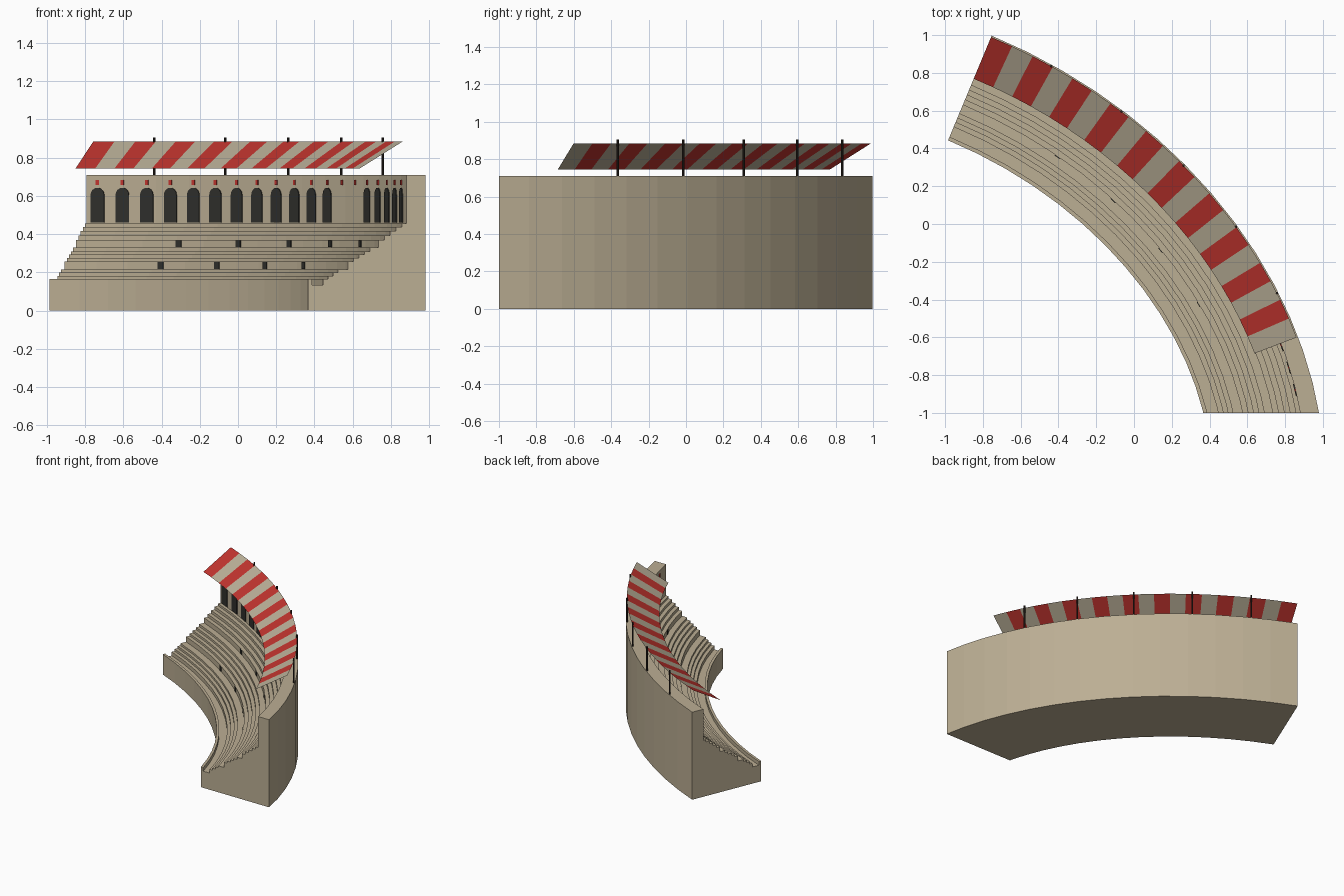
import bpy, bmesh, math
from mathutils import Vector

if "Cube" in bpy.data.objects:
    bpy.data.objects.remove(bpy.data.objects["Cube"])

# Plan curve: a tilted ellipse; offsets run inward along its normal
A, B, TILT, CX, CY = 2.641, 2.152, math.radians(-24), -1.557, -1.0
WIDTH = 0.60
T0, T1 = 28.2, 91.7


def P(t, off, z):
    t = math.radians(t)
    n = Vector((math.cos(t) / A, math.sin(t) / B)).normalized()
    x = A * math.cos(t) - off * n.x
    y = B * math.sin(t) - off * n.y
    c, s = math.cos(TILT), math.sin(TILT)
    return Vector((CX + x * c - y * s, CY + x * s + y * c, z))


def material(name, rgb):
    m = bpy.data.materials.new(name)
    m.diffuse_color = (*rgb, 1)
    m.use_nodes = True
    m.node_tree.nodes["Principled BSDF"].inputs["Base Color"].default_value = m.diffuse_color
    return m


STONE = material("stone", (0.50, 0.425, 0.295))
CREAM = material("cream cloth", (0.50, 0.44, 0.32))
RED = material("red cloth", (0.54, 0.035, 0.028))
DARK = material("dark opening", (0.03, 0.03, 0.026))
WOOD = material("dark wood", (0.025, 0.018, 0.014))


def finish(bm, name, mats):
    bmesh.ops.recalc_face_normals(bm, faces=bm.faces)
    me = bpy.data.meshes.new(name)
    bm.to_mesh(me)
    bm.free()
    for m in mats:
        me.materials.append(m)
    ob = bpy.data.objects.new(name, me)
    bpy.context.collection.objects.link(ob)
    return ob


# Stepped cross-section: (distance from arena edge, height)
prof = [(0, 0), (0, 0.165), (0.02, 0.165), (0.02, 0.135)]
z = 0.135
for u, top in [(0.077, .165), (0.103, .182), (0.128, .199), (0.153, .215),
               (0.203, .257), (0.232, .275), (0.26, .293), (0.288, .311), (0.316, .33),
               (0.36, .37), (0.39, .393), (0.42, .416), (0.45, .439), (0.48, .457),
               (0.503, .71)]:
    prof += [(u, z), (u, top)]
    z = top
prof += [(WIDTH, 0.71), (WIDTH, 0)]

# Seating bowl with back wall, swept along the curve
bm = bmesh.new()
SEG = 14
rings = []
for i in range(SEG + 1):
    t = T0 + (T1 - T0) * i / SEG
    rings.append([bm.verts.new(P(t, WIDTH - u, h)) for u, h in prof])
n = len(prof)
for r0, r1 in zip(rings, rings[1:]):
    for j in range(n):
        k = (j + 1) % n
        bm.faces.new((r0[j], r0[k], r1[k], r1[j]))
bm.faces.new(rings[0])
bm.faces.new(rings[-1])
# straight cut at the near end
bmesh.ops.bisect_plane(bm, geom=bm.verts[:] + bm.edges[:] + bm.faces[:],
                       plane_co=(0, -1, 0), plane_no=(0, -1, 0), clear_outer=True)
bmesh.ops.holes_fill(bm, edges=[e for e in bm.edges if e.is_boundary], sides=0)
finish(bm, "seating_bowl", [STONE])


# Thin plates on a curved wall; outline given as (degrees along curve, height)
def plates(name, mat, off, outlines, proud=0.006):
    bm = bmesh.new()
    for pts in outlines:
        back = [bm.verts.new(P(t, off - 0.003, h)) for t, h in pts]
        front = [bm.verts.new(P(t, off + proud, h)) for t, h in pts]
        bm.faces.new(front)
        bm.faces.new(back[::-1])
        for j in range(len(pts)):
            k = (j + 1) % len(pts)
            bm.faces.new((back[j], back[k], front[k], front[j]))
    finish(bm, name, [mat])


def rect(t, w, z0, z1):
    return [(t - w, z0), (t + w, z0), (t + w, z1), (t - w, z1)]


def arch(t, w, z0, spring, rise):
    pts = [(t - w, z0), (t + w, z0)]
    for i in range(9):
        a = math.pi * i / 8
        pts.append((t + w * math.cos(a), spring + rise * math.sin(a)))
    return pts


# Arcade openings, red plaques above, and stairway doors in the tall risers
bays = [90.3 - 3.22 * k for k in range(19)]
WALL = WIDTH - 0.503
plates("arcade_openings", DARK, WALL,
       [arch(t, 0.87, 0.462, 0.605, 0.038) for k, t in enumerate(bays) if k not in (12, 13)])
plates("wall_plaques", RED, WALL, [rect(t, 0.2, 0.658, 0.684) for t in bays])
plates("lower_doors", DARK, WIDTH - 0.203,
       [rect(77.5 - 9.5 * k, 0.43, 0.219, 0.255) for k in range(4)])
plates("upper_doors", DARK, WIDTH - 0.36,
       [rect(77.3 - 9.5 * k, 0.41, 0.334, 0.368) for k in range(5)])

# Striped awning sheet
bm = bmesh.new()
STRIPES, E0, E1 = 20, 91.7, 39.0
rows = []
for i in range(STRIPES + 1):
    t = E0 + (E1 - E0) * i / STRIPES
    rows.append((bm.verts.new(P(t, 0.247, 0.745)), bm.verts.new(P(t, 0.008, 0.885))))
for i in range(STRIPES):
    a, b = rows[i], rows[i + 1]
    f = bm.faces.new((a[0], b[0], b[1], a[1]))
    f.material_index = i % 2
finish(bm, "awning", [RED, CREAM])

# Masts standing on the back wall
for k in range(5):
    p = P(84 - 9.7 * k, 0.009, 0.7975)
    bpy.ops.mesh.primitive_cylinder_add(vertices=8, radius=0.0065, depth=0.215, location=p)
    bpy.context.object.name = f"mast_{k + 1}"
    bpy.context.object.data.materials.append(WOOD)
